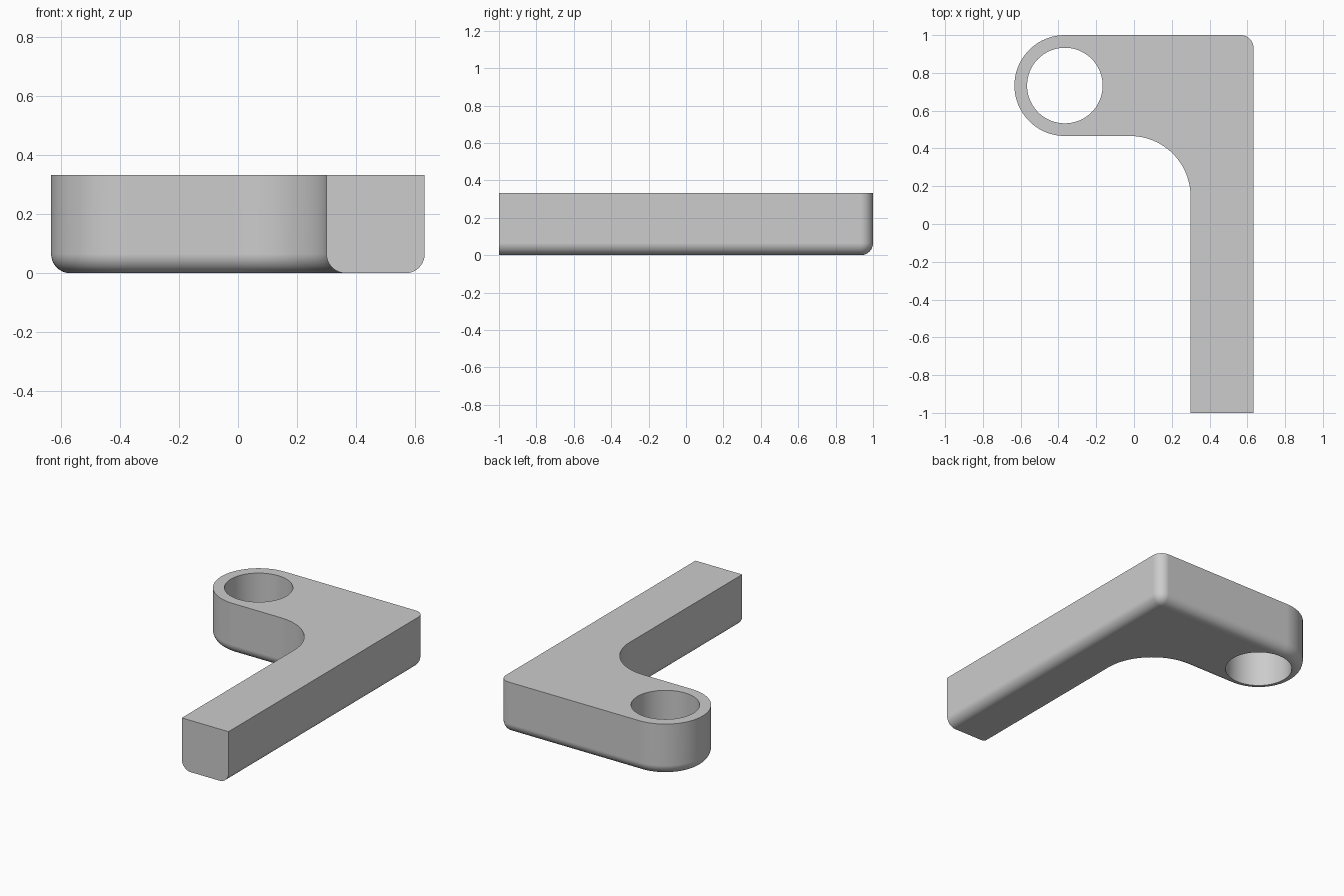
import bpy
import bmesh
from math import sin, cos, pi, radians

if "Cube" in bpy.data.objects:
    bpy.data.objects.remove(bpy.data.objects["Cube"], do_unlink=True)

HEIGHT = 0.333
X_MAX, ARM_WIDTH = 0.6325, 0.333
EYE_X, EYE_Y, EYE_RADIUS, HOLE_RADIUS = -0.366, 0.733, 0.267, 0.2
ROUND = 0.065          # bottom edge and rear corner rounding
INNER = 0.32           # concave radius between arm and eye

grey = bpy.data.materials.new("plain grey")
grey.use_nodes = True
colour = (0.604, 0.604, 0.604, 1)
grey.diffuse_color = colour
grey.node_tree.nodes["Principled BSDF"].inputs["Base Color"].default_value = colour


def arc(cx, cy, r, start, end, steps):
    angles = [radians(start + (end - start) * i / steps) for i in range(steps + 1)]
    return [(cx + r * cos(a), cy + r * sin(a)) for a in angles]


def outline(inset):
    """Plan outline, inset everywhere except at the flat cut end of the arm."""
    x_in = X_MAX - ARM_WIDTH
    corner = ROUND + 0.002
    points = [(x_in + inset, -1), (X_MAX - inset, -1)]
    points += arc(X_MAX - corner, 1 - corner, corner - inset, 0, 90, 12)
    points += arc(EYE_X, EYE_Y, EYE_RADIUS - inset, 90, 270, 48)
    points += arc(x_in - INNER, EYE_Y - EYE_RADIUS - INNER, INNER + inset, 90, 0, 24)
    return points


def finish(bm, name):
    bmesh.ops.recalc_face_normals(bm, faces=bm.faces)
    mesh = bpy.data.meshes.new(name)
    bm.to_mesh(mesh)
    bm.free()
    mesh.materials.append(grey)
    obj = bpy.data.objects.new(name, mesh)
    bpy.context.collection.objects.link(obj)
    return obj


# Bracket body: stacked outlines, rounded along the bottom edge
bm = bmesh.new()
steps = 10
levels = [(ROUND * (1 - sin(a)), ROUND * (1 - cos(a)))
          for a in (pi / 2 * i / steps for i in range(steps + 1))]
levels.append((0, HEIGHT))
rings = [[bm.verts.new((x, y, z)) for x, y in outline(d)] for d, z in levels]
for low, high in zip(rings, rings[1:]):
    for i in range(len(low)):
        j = (i + 1) % len(low)
        bm.faces.new((low[i], low[j], high[j], high[i]))
bm.faces.new(rings[0][::-1])
bm.faces.new(rings[-1])
bracket = finish(bm, "bracket_body")

# Round through hole in the eye
bm = bmesh.new()
bmesh.ops.create_cone(bm, cap_ends=True, segments=96, radius1=HOLE_RADIUS,
                      radius2=HOLE_RADIUS, depth=1)
bmesh.ops.translate(bm, verts=bm.verts, vec=(EYE_X, EYE_Y, HEIGHT / 2))
cutter = finish(bm, "hole_cutter")
cutter.hide_render = True

cut = bracket.modifiers.new("eye_hole", "BOOLEAN")
cut.operation = "DIFFERENCE"
cut.solver = "EXACT"
cut.object = cutter
bpy.ops.object.select_all(action="DESELECT")
bpy.context.view_layer.objects.active = bracket
bracket.select_set(True)
bpy.ops.object.modifier_apply(modifier=cut.name)
bpy.data.objects.remove(cutter, do_unlink=True)

# Smooth rounded edges, crisp top and cut end
bpy.ops.object.shade_smooth_by_angle(angle=radians(30))
weighted = bracket.modifiers.new("clean_shading", "WEIGHTED_NORMAL")
weighted.keep_sharp = True
